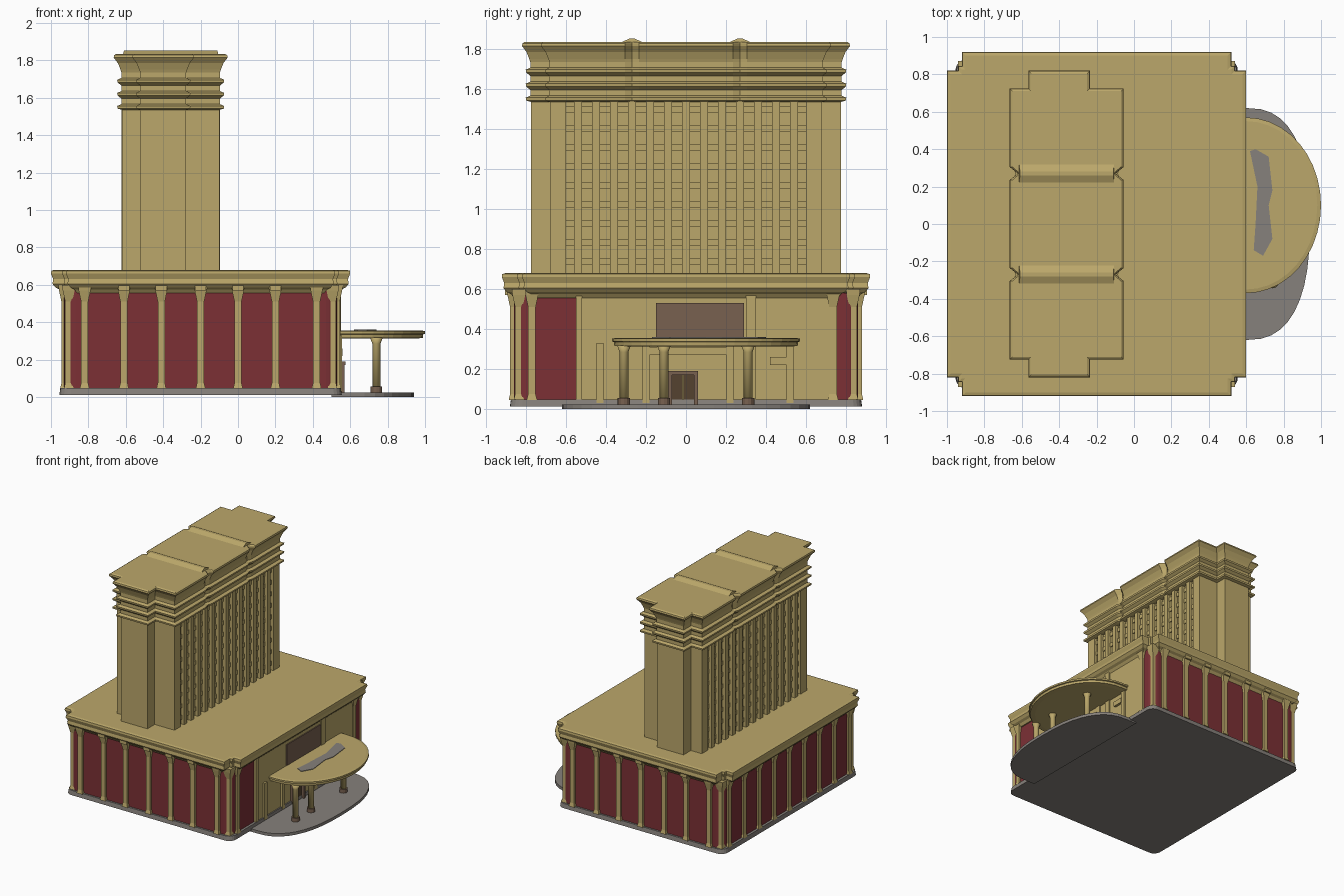
import bpy, bmesh, math
from mathutils import Matrix, Vector

cube = bpy.data.objects.get("Cube")
if cube:
    bpy.data.objects.remove(cube, do_unlink=True)


def material(name, r, g, b):
    m = bpy.data.materials.new(name)
    m.use_nodes = True
    m.diffuse_color = (r, g, b, 1)
    m.node_tree.nodes["Principled BSDF"].inputs["Base Color"].default_value = (r, g, b, 1)
    return m


GOLD = material("sandstone gold", 0.50, 0.39, 0.145)
RED = material("dark red", 0.20, 0.03, 0.036)
GREY = material("paving grey", 0.24, 0.22, 0.20)
BROWN = material("sign brown", 0.19, 0.12, 0.08)
DARK = material("door brown", 0.09, 0.055, 0.03)


def finish(name, bm, mat):
    bmesh.ops.recalc_face_normals(bm, faces=bm.faces)
    mesh = bpy.data.meshes.new(name)
    bm.to_mesh(mesh)
    bm.free()
    mesh.materials.append(mat)
    ob = bpy.data.objects.new(name, mesh)
    bpy.context.collection.objects.link(ob)
    return ob


def boxes(name, mat, spans):
    """One object from boxes given as (x0, x1, y0, y1, z0, z1)."""
    bm = bmesh.new()
    for x0, x1, y0, y1, z0, z1 in spans:
        mid = Vector((x0 + x1, y0 + y1, z0 + z1)) / 2
        size = Matrix.Diagonal((x1 - x0, y1 - y0, z1 - z0, 1))
        bmesh.ops.create_cube(bm, size=1, matrix=Matrix.Translation(mid) @ size)
    return finish(name, bm, mat)


def loft(name, mat, sections):
    """Skin outlines stacked at heights: [(points, z), ...]."""
    bm = bmesh.new()
    rings = [[bm.verts.new((x, y, z)) for x, y in pts] for pts, z in sections]
    for a, b in zip(rings, rings[1:]):
        for i in range(len(a)):
            j = (i + 1) % len(a)
            bm.faces.new((a[i], a[j], b[j], b[i]))
    bm.faces.new(rings[0][::-1])
    bm.faces.new(rings[-1])
    return finish(name, bm, mat)


def mirror4(q, cx, shift=0):
    """Full outline from a first-quadrant chain; narrow parts are shifted in x."""
    pts = (q + [(-x, y) for x, y in q[::-1]]
           + [(-x, -y) for x, y in q] + [(x, -y) for x, y in q[::-1]])
    return [(x + cx + (shift if abs(x) < 0.22 else 0), y) for x, y in pts]


def rounded(hx, hy, r, n=5):
    arc = [math.pi / 2 * i / n for i in range(n + 1)]
    return mirror4([(hx - r + r * math.cos(a), hy - r + r * math.sin(a)) for a in arc], PX)


def half_oval(cx, cy, a, b, power=1.0, n=20):
    pts = []
    for i in range(n + 1):
        t = math.pi * (i / n - 0.5)
        s = math.sin(t)
        pts.append((cx + a * max(math.cos(t), 0) ** power,
                    cy + b * math.copysign(abs(s) ** power, s)))
    return pts


PX = -0.2     # podium centre
TX = -0.36    # tower centre

# Paving and podium core
loft("base_slab", GREY, [(rounded(0.755, 0.88, 0.06), 0.012), (rounded(0.75, 0.875, 0.06), 0.048)])
apron = half_oval(0.6, 0, 0.34, 0.62, 0.8)
loft("entrance_paving", GREY, [([(0.5, -0.62)] + apron + [(0.5, 0.62)], z) for z in (0, 0.024)])
loft("red_walls", RED, [(rounded(0.73, 0.86, 0.06), z) for z in (0.045, 0.58)])

# Podium pillars on all sides, with widened feet and heads
spots = []
for x in (-0.82, -0.61, -0.41, -0.2, 0.0, 0.2, 0.42):
    spots += [(x, -0.86), (x, 0.86)]
for i in range(9):
    spots.append((-0.925, -0.78 + i * 0.195))
spots += [(0.525, -0.77), (0.525, 0.735)]
spots += [(x, s * 0.835) for x in (-0.905, 0.505) for s in (-1, 1)]


def square(x, y, r):
    return [(x - r, y - r), (x + r, y - r), (x + r, y + r), (x - r, y + r)]


for x, y in spots:
    loft("podium_pillar", GOLD, [(square(x, y, r), z) for r, z in
                                 ((0.026, 0.045), (0.019, 0.075), (0.019, 0.51), (0.032, 0.57), (0.036, 0.6))])


# Podium cornice: stepped corners, flaring outward to a flat roof
def cornice(o):
    return mirror4([(0.80 + o, 0.82 + o), (0.74 + o, 0.82 + o),
                    (0.74 + o, 0.845 + o), (0.72 + o, 0.845 + o), (0.72 + o, 0.92 + o)], PX)


loft("podium_cornice", GOLD, [(cornice(o), z) for o, z in
                              ((-0.06, 0.555), (-0.045, 0.575), (-0.025, 0.585), (-0.008, 0.605),
                               (-0.012, 0.63), (0, 0.66), (-0.002, 0.675), (-0.02, 0.68))])
boxes("cornice_brackets", GOLD, [(x - 0.03, x + 0.03, s * 0.885 - 0.02, s * 0.885 + 0.02, 0.57, 0.61)
                                 for x in (-0.61, -0.41, -0.2, 0.0, 0.2) for s in (-1, 1)])

# Entrance wall with framed openings, sign panel and door
boxes("entrance_wall", GOLD, [(0.4, 0.54, -0.55, 0.72, 0.03, 0.58)])
frame = [(0.53, 0.555, y - 0.018, y + 0.018, 0.03, 0.33) for y in (-0.43, -0.2, 0.22, 0.52)]
frame += [(0.53, 0.552, -0.2, 0.22, 0.27, 0.31), (0.53, 0.55, 0.3, 0.35, 0.03, 0.57),
          (0.53, 0.548, -0.55, -0.52, 0.03, 0.57), (0.53, 0.56, 0.42, 0.51, 0.22, 0.26)]
boxes("entrance_frame", GOLD, frame)
boxes("sign_panel", BROWN, [(0.54, 0.548, -0.15, 0.29, 0.36, 0.53)])
boxes("door_surround", BROWN, [(0.53, 0.575, -0.09, 0.06, 0.17, 0.19),
                               (0.53, 0.57, -0.09, -0.07, 0.024, 0.17),
                               (0.53, 0.57, 0.04, 0.06, 0.024, 0.17)])
boxes("door_leaves", DARK, [(0.53, 0.55, -0.07, -0.018, 0.024, 0.17), (0.53, 0.55, -0.012, 0.04, 0.024, 0.17)])

# Curved canopy on columns
def canopy(o):
    return [(0.53, -0.37 - o)] + half_oval(0.6, 0.1, 0.4 + o, 0.47 + o) + [(0.53, 0.57 + o)]


loft("canopy", GOLD, [(canopy(o), z) for o, z in
                      ((-0.05, 0.312), (-0.012, 0.316), (-0.01, 0.335), (0, 0.338), (0, 0.352), (-0.02, 0.356))])
loft("canopy_patch", GREY, [([(0.64, -0.14), (0.69, -0.17), (0.74, -0.08), (0.72, 0.1), (0.74, 0.18),
                              (0.72, 0.36), (0.65, 0.4), (0.62, 0.39), (0.66, 0.2), (0.65, 0.0)], z)
                            for z in (0.352, 0.36)])
for y in (-0.31, -0.11, 0.31):
    ring = lambda r: [(0.74 + r * math.cos(k * math.pi / 6), y + r * math.sin(k * math.pi / 6)) for k in range(12)]
    col = loft("canopy_column", GOLD, [(ring(r), z) for r, z in
                                       ((0.022, 0.05), (0.022, 0.285), (0.034, 0.318))])
    col.data.shade_smooth()
    loft("column_foot", BROWN, [(ring(0.031), z) for z in (0.02, 0.055)])


# Tower: cross-shaped plan with notches dividing the roof into three
def tower(o, notch=0.0):
    return mirror4([(0.26 + o, 0.235), (0.26 + o - notch, 0.27), (0.26 + o, 0.305),
                    (0.26 + o, 0.68 + o), (0.12 + o, 0.68 + o), (0.12 + o, 0.775 + o)], TX, -0.04)


loft("tower_core", GOLD, [(mirror4([(0.235, 0.6), (0.26, 0.6), (0.26, 0.68), (0.12, 0.68), (0.12, 0.775)],
                                   TX, -0.04), z) for z in (0.67, 1.56)])

# Window bays: ribs and recessed floor bands on both long faces
ribs, floors = [], []
for s in (-1, 1):
    inner, outer, band = TX + s * 0.22, TX + s * 0.263, TX + s * 0.243
    for i in range(13):
        y = -0.54 + i * 0.09
        ribs.append((min(inner, outer), max(inner, outer), y - 0.02, y + 0.02, 0.67, 1.55))
    for k in range(9):
        z = 0.72 + k * 0.095
        floors.append((min(inner, band), max(inner, band), -0.6, 0.6, z, z + 0.035))
boxes("tower_ribs", GOLD, ribs)
boxes("tower_floor_bands", GOLD, floors)

# Banded crown with three ledges and a flared top
crown = [(0.0, 1.535)]
for z in (1.55, 1.62, 1.69):
    crown += [(0.024, z - 0.008), (0.026, z + 0.006), (0.003, z + 0.016), (0.003, z + 0.045)]
sections = [(tower(o, 0.012), z) for o, z in crown]
sections += [(tower(o, n), z) for o, n, z in ((0.008, 0.02, 1.75), (0.022, 0.035, 1.785),
                                              (0.045, 0.045, 1.815), (0.042, 0.045, 1.828), (0.03, 0.04, 1.835))]
loft("tower_crown", GOLD, sections)

# Low roof ridges between the three sections
for s in (-1, 1):
    def strip(h, w):
        return [(TX - w, s * 0.27 - h), (TX + w, s * 0.27 - h), (TX + w, s * 0.27 + h), (TX - w, s * 0.27 + h)]
    loft("roof_ridge", GOLD, [(strip(0.06, 0.255), 1.83), (strip(0.012, 0.25), 1.852)])
